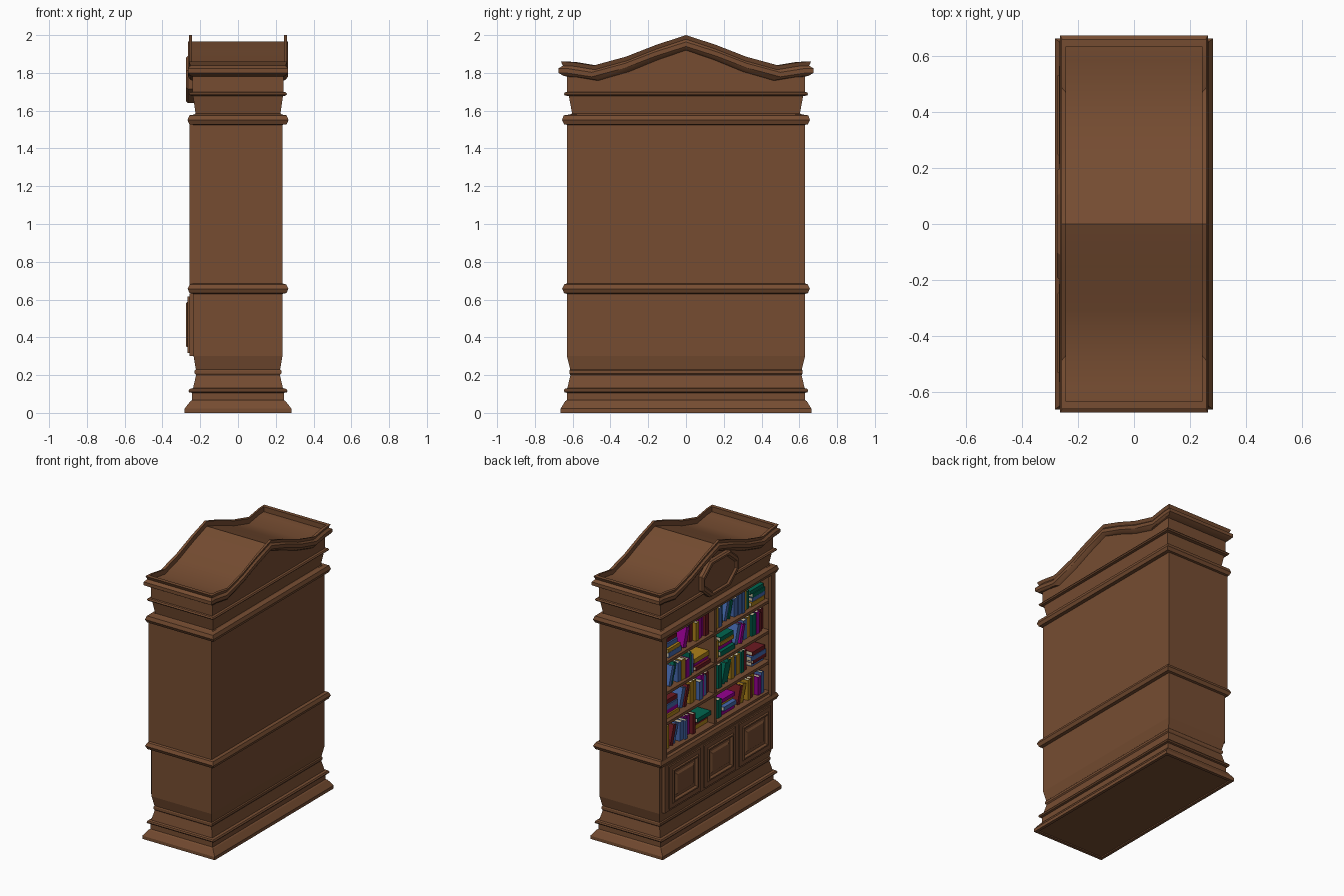
import bpy, bmesh, math, random
from mathutils import Matrix, Vector

if "Cube" in bpy.data.objects:
    bpy.data.objects.remove(bpy.data.objects["Cube"])

random.seed(7)


def material(name, rgb):
    m = bpy.data.materials.new(name)
    m.diffuse_color = (*rgb, 1)
    m.use_nodes = True
    m.node_tree.nodes["Principled BSDF"].inputs["Base Color"].default_value = m.diffuse_color
    return m


WOOD = material("wood", (0.18, 0.073, 0.031))
PAPER = material("paper", (0.62, 0.55, 0.38))
COVERS = [material("cover_" + n, c) for n, c in (
    ("red", (0.15, 0.01, 0.015)), ("blue", (0.06, 0.14, 0.42)), ("green", (0.0, 0.13, 0.08)),
    ("magenta", (0.30, 0.0, 0.28)), ("gold", (0.42, 0.22, 0.01)))]


def finish(bm, name, mats, smooth=False):
    bmesh.ops.recalc_face_normals(bm, faces=bm.faces)
    me = bpy.data.meshes.new(name)
    bm.to_mesh(me)
    bm.free()
    ob = bpy.data.objects.new(name, me)
    bpy.context.collection.objects.link(ob)
    for m in mats:
        me.materials.append(m)
    if smooth:
        bpy.ops.object.select_all(action='DESELECT')
        ob.select_set(True)
        bpy.context.view_layer.objects.active = ob
        bpy.ops.object.shade_smooth_by_angle(angle=math.radians(30))
    return ob


def add_box(bm, lo, hi, mat=0):
    lo, hi = Vector(lo), Vector(hi)
    mtx = Matrix.Translation((lo + hi) / 2) @ Matrix.Diagonal((*(hi - lo), 1))
    vs = bmesh.ops.create_cube(bm, size=1, matrix=mtx)["verts"]
    for f in {f for v in vs for f in v.link_faces}:
        f.material_index = mat


def box(name, lo, hi):
    bm = bmesh.new()
    add_box(bm, lo, hi)
    finish(bm, name, [WOOD])


def bridge(bm, a, b):
    for i in range(len(a)):
        j = (i + 1) % len(a)
        bm.faces.new((a[i], a[j], b[j], b[i]))


def moulded_case(name, rows, arch, smooth=False):
    """Stack of rectangles (half x, half y, z, arch amount); arch = [(y fraction, rise)]."""
    bm = bmesh.new()
    n = len(arch)
    rings = []
    for hx, hy, z, k in rows:
        side = [(f * hy, z + k * rise) for f, rise in arch]
        rings.append([bm.verts.new((hx, y, h)) for y, h in side] +
                     [bm.verts.new((-hx, y, h)) for y, h in reversed(side)])
    for a, b in zip(rings, rings[1:]):
        bridge(bm, a, b)
    for r in (rings[0], rings[-1]):
        for i in range(n - 1):
            bm.faces.new((r[i], r[i + 1], r[2 * n - 2 - i], r[2 * n - 1 - i]))
    finish(bm, name, [WOOD], smooth)


def relief(name, y, z, outline, steps):
    """Concentric stepped panel on the open (-x) face; steps = [(inset, x)]."""
    bm = bmesh.new()
    rings = []
    for inset, x in steps:
        rings.append([bm.verts.new((x, y + py - math.copysign(inset, py), z + pz - math.copysign(inset, pz)))
                      for py, pz in outline])
    for a, b in zip(rings, rings[1:]):
        bridge(bm, a, b)
    bm.faces.new(rings[-1])
    finish(bm, name, [WOOD])


# Plinth and lower cabinet with belt moulding
flat = [(-1, 0), (1, 0)]
moulded_case("lower_cabinet", [(*r, 0) for r in (
    (.262, .642, .008), (.262, .642, 0), (.283, .664, 0), (.283, .664, .022), (.252, .64, .062),
    (.243, .63, .068), (.243, .63, .106), (.258, .643, .109), (.262, .647, .117), (.256, .643, .127),
    (.238, .628, .131), (.222, .612, .20), (.229, .617, .208), (.229, .617, .224), (.223, .613, .23),
    (.235, .63, .30), (.235, .63, .63), (.256, .645, .634), (.267, .656, .657), (.256, .645, .68),
    (.24, .634, .684))], flat)

# Crown: belt, frieze, arched cornice and sunken roof
half = [(.24, .088), (.48, .026), (.74, -.021), (.92, -.002), (1, 0)]
arch = [(-f, r) for f, r in reversed(half)] + [(0, .14)] + half
moulded_case("crown", [
    (.235, .63, 1.525, 0), (.258, .645, 1.528, 0), (.267, .656, 1.55, 0), (.258, .648, 1.575, 0),
    (.23, .615, 1.58, 0), (.225, .603, 1.585, 0), (.238, .62, 1.677, 0), (.254, .641, 1.68, 0),
    (.26, .647, 1.688, 0), (.254, .641, 1.697, 0), (.24, .63, 1.70, 0), (.24, .63, 1.78, 1),
    (.252, .65, 1.785, 1), (.264, .675, 1.80, 1), (.264, .675, 1.824, 1), (.252, .652, 1.838, 1),
    (.26, .662, 1.86, 1), (.243, .635, 1.86, 1), (.243, .635, 1.825, 1)], arch, True)

# Upper carcass: back, sides, stiles, rails, divider and shelves
box("back_board", (.21, -.63, .67), (.235, .63, 1.54))
for s, side in ((-1, "right"), (1, "left")):
    y0, y1 = sorted((s * .6, s * .63))
    box("side_board_" + side, (-.24, y0, .67), (.235, y1, 1.54))
    y0, y1 = sorted((s * .583, s * .63))
    box("front_stile_" + side, (-.258, y0, .67), (-.235, y1, 1.54))
box("divider", (-.23, -.012, .67), (.215, .012, 1.54))
SHELF_Z = [.70, .915, 1.13, 1.345]
for i, z in enumerate(SHELF_Z):
    box(f"shelf_{i}", (-.235, -.605, z - .02), (.215, .605, z))

# Lower front: face board and three panelled doors
box("door_face_board", (-.258, -.605, .30), (-.225, .605, .632))
rect = [(-.175, -.15), (.175, -.15), (.175, .15), (-.175, .15)]
for i in (-1, 0, 1):
    relief(f"door_{i + 2}", i * .39, .467, rect, [
        (0, -.25), (0, -.268), (.03, -.268), (.036, -.276), (.046, -.276), (.056, -.262),
        (.072, -.262), (.085, -.271)])

# Elongated octagonal ornament on the frieze
octagon = [(.2, -.05), (.2, .05), (.11, .125), (-.11, .125),
           (-.2, .05), (-.2, -.05), (-.11, -.125), (.11, -.125)]
relief("frieze_ornament", 0, 1.765, octagon, [
    (0, -.22), (0, -.264), (.008, -.275), (.022, -.275), (.03, -.263)])


# Books: three cover boards around a page block, spine towards -x
count = 0


def book(y, z, t, h, d, roll, mat):
    """Lower corner at (y, z); rolled about x by the given angle."""
    global count
    count += 1
    bm = bmesh.new()
    c = .003
    for lo, hi, m in (((0, 0, 0), (d, c, h), 0), ((0, t - c, 0), (d, t, h), 0),
                      ((0, c, 0), (c, t - c, h), 0), ((c, c, c), (d - c, t - c, h - c), 1)):
        add_box(bm, lo, hi, m)
    bm.transform(Matrix.Translation((random.uniform(-.215, -.18), y, z)) @ Matrix.Rotation(roll, 4, 'X'))
    finish(bm, f"book_{count}", [mat, PAPER])


def upright(y, limit, z, n):
    for _ in range(n):
        t = random.uniform(.026, .042)
        if y + t > limit:
            break
        book(y, z, t, random.uniform(.125, .165), random.uniform(.15, .2), 0, random.choice(COVERS))
        y += t + .001
    return y


def stack(y, z, n):
    w = 0
    for _ in range(n):
        t, h = random.uniform(.024, .036), random.uniform(.13, .165)
        # Lay flat: thickness becomes height
        book(y + h + random.uniform(0, .012), z, t, h, random.uniform(.15, .2), math.pi / 2,
             random.choice(COVERS))
        z += t
        w = max(w, h + .012)
    return y + w


for row, z in enumerate(SHELF_Z):
    for col, (y, end) in enumerate(((-.595, -.016), (.016, .595))):
        if (row + col) % 2:
            y = stack(y, z, 3 + row % 2) + .01
            y = upright(y, end, z, 5)
        else:
            y = upright(y, end, z, 6) + .004
        # Books leaning against the upright group
        lean = .3
        for _ in range(2):
            t, h = random.uniform(.026, .036), random.uniform(.125, .15)
            if y + h * math.sin(lean) + t < end:
                book(y + h * math.sin(lean), z, t, h, .17, lean, random.choice(COVERS))
                y += t / math.cos(lean) + .002
        y += .15 * math.sin(lean) + .01
        if end - y > .18:
            y = stack(y, z, 4) + .006
        upright(y, end, z, 5)
